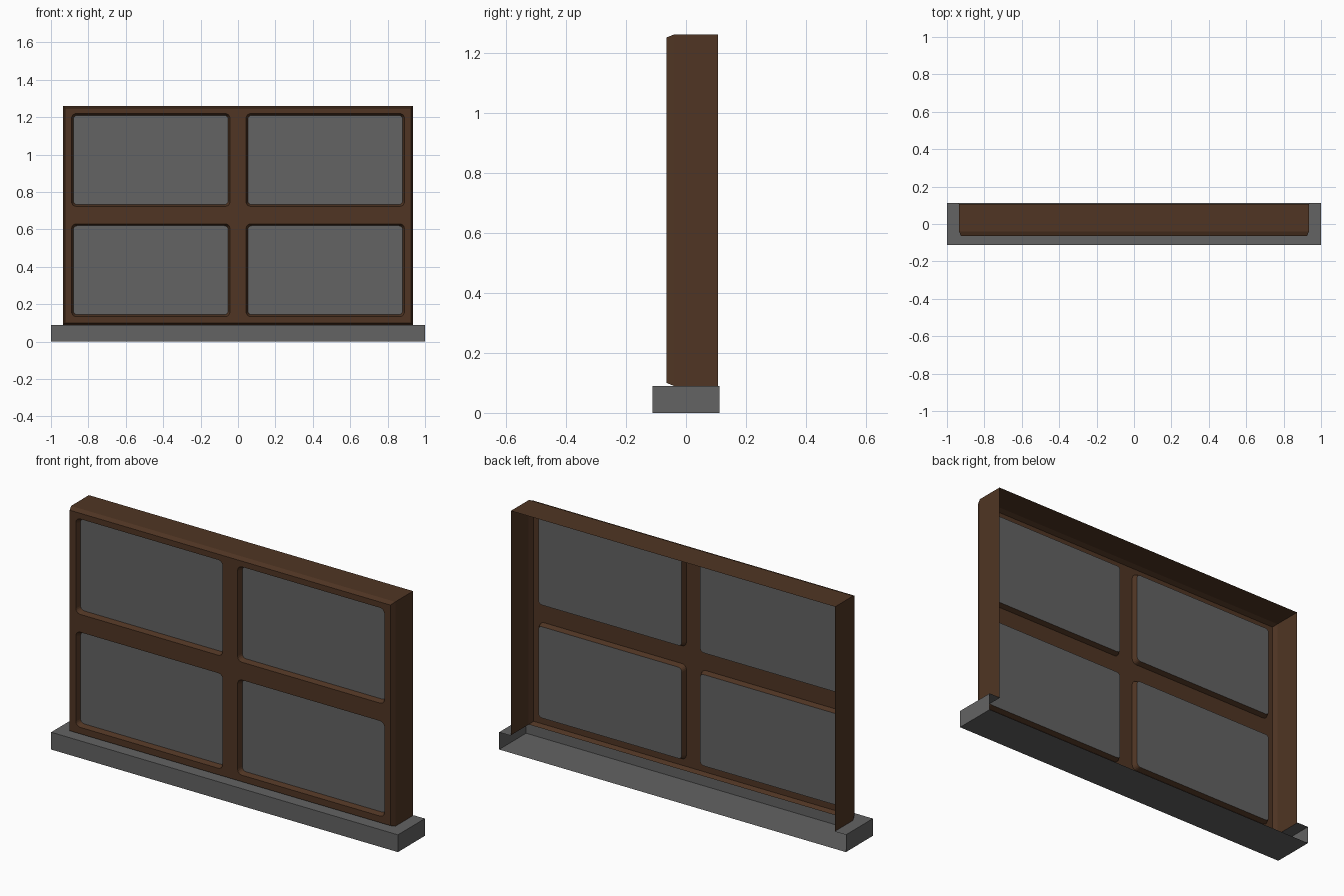
import bpy, bmesh, math

if "Cube" in bpy.data.objects:
    bpy.data.objects.remove(bpy.data.objects["Cube"])


def material(name, rgb):
    m = bpy.data.materials.new(name)
    m.diffuse_color = (*rgb, 1.0)
    m.use_nodes = True
    m.node_tree.nodes["Principled BSDF"].inputs["Base Color"].default_value = m.diffuse_color
    return m


WOOD = material("brown wood", (0.080, 0.036, 0.017))
GREY = material("grey stone and panes", (0.125, 0.125, 0.125))


def rounded_rect(x0, x1, z0, z1, r=0.0, seg=4):
    """Counter-clockwise outline seen from the front."""
    if r == 0:
        return [(x0, z0), (x1, z0), (x1, z1), (x0, z1)]
    pts = []
    for k, (cx, cz) in enumerate([(x0 + r, z0 + r), (x1 - r, z0 + r),
                                  (x1 - r, z1 - r), (x0 + r, z1 - r)]):
        for s in range(seg + 1):
            a = math.pi + (k + s / seg) * math.pi / 2
            pts.append((cx + r * math.cos(a), cz + r * math.sin(a)))
    return pts


def ring(bm, pts, y):
    return [bm.verts.new((x, y, z)) for x, z in pts]


def bridge(bm, a, b, skip=()):
    n = len(a)
    for i in range(n):
        if i not in skip:
            j = (i + 1) % n
            bm.faces.new((a[i], a[j], b[j], b[i]))


def finish(bm, name, mat):
    me = bpy.data.meshes.new(name)
    bm.to_mesh(me)
    bm.free()
    ob = bpy.data.objects.new(name, me)
    me.materials.append(mat)
    bpy.context.collection.objects.link(ob)
    return ob


FRONT, STEP, BACK = -0.065, -0.04, 0.107
W, Z0, Z1, B = 0.935, 0.09, 1.26, 0.01
panes = [(x0, x1, z0, z1)
         for x0, x1 in ((-0.88, -0.053), (0.053, 0.88))
         for z0, z1 in ((0.144, 0.62), (0.733, 1.21))]

# Window frame: open-backed shell with chamfered front edge and recesses
bm = bmesh.new()
back = ring(bm, rounded_rect(-W, W, Z0, Z1), BACK)
step = ring(bm, rounded_rect(-W, W, Z0, Z1), STEP)
front = ring(bm, rounded_rect(-W + B, W - B, Z0 + B, Z1 - B), FRONT)
bridge(bm, back, step, skip=(0,))
bridge(bm, step, front)
loops = [front]
for x0, x1, z0, z1 in panes:
    outer = ring(bm, rounded_rect(x0 - B, x1 + B, z0 - B, z1 + B, 0.025), FRONT)
    inner = ring(bm, rounded_rect(x0, x1, z0, z1, 0.02), STEP)
    bridge(bm, outer, inner)
    loops.append(outer)
# Flat front face around the four openings
edges = []
for lp in loops:
    for i in range(len(lp)):
        pair = (lp[i], lp[(i + 1) % len(lp)])
        edges.append(bm.edges.get(pair) or bm.edges.new(pair))
res = bmesh.ops.triangle_fill(bm, edges=edges, use_beauty=True, normal=(0, -1, 0))
for f in res["geom"]:
    if isinstance(f, bmesh.types.BMFace):
        f.normal_update()
        if f.normal.y > 0:
            f.normal_flip()
bm.verts.index_update()
for v in [v for v in bm.verts if not v.link_faces]:
    bm.verts.remove(v)
finish(bm, "window_frame", WOOD)

# Four panes
bm = bmesh.new()
for p in panes:
    bm.faces.new(ring(bm, rounded_rect(*p, 0.02), STEP))
finish(bm, "window_panes", GREY)

# Sill: hollow, open at the back, with the top cut out behind the frame
D, H = 0.111, Z0
bm = bmesh.new()


def quad(*pts):
    bm.faces.new([bm.verts.new(p) for p in pts])


def top(x0, x1, y0, y1):
    quad((x0, y0, H), (x1, y0, H), (x1, y1, H), (x0, y1, H))


quad((-1, -D, 0), (1, -D, 0), (1, -D, H), (-1, -D, H))
quad((1, -D, 0), (1, D, 0), (1, D, H), (1, -D, H))
quad((-1, D, 0), (-1, -D, 0), (-1, -D, H), (-1, D, H))
quad((-1, D, 0), (1, D, 0), (1, -D, 0), (-1, -D, 0))
top(-1, 1, -D, STEP)
top(-1, -W, STEP, D)
top(W, 1, STEP, D)
bmesh.ops.remove_doubles(bm, verts=bm.verts[:], dist=1e-5)
finish(bm, "window_sill", GREY)
